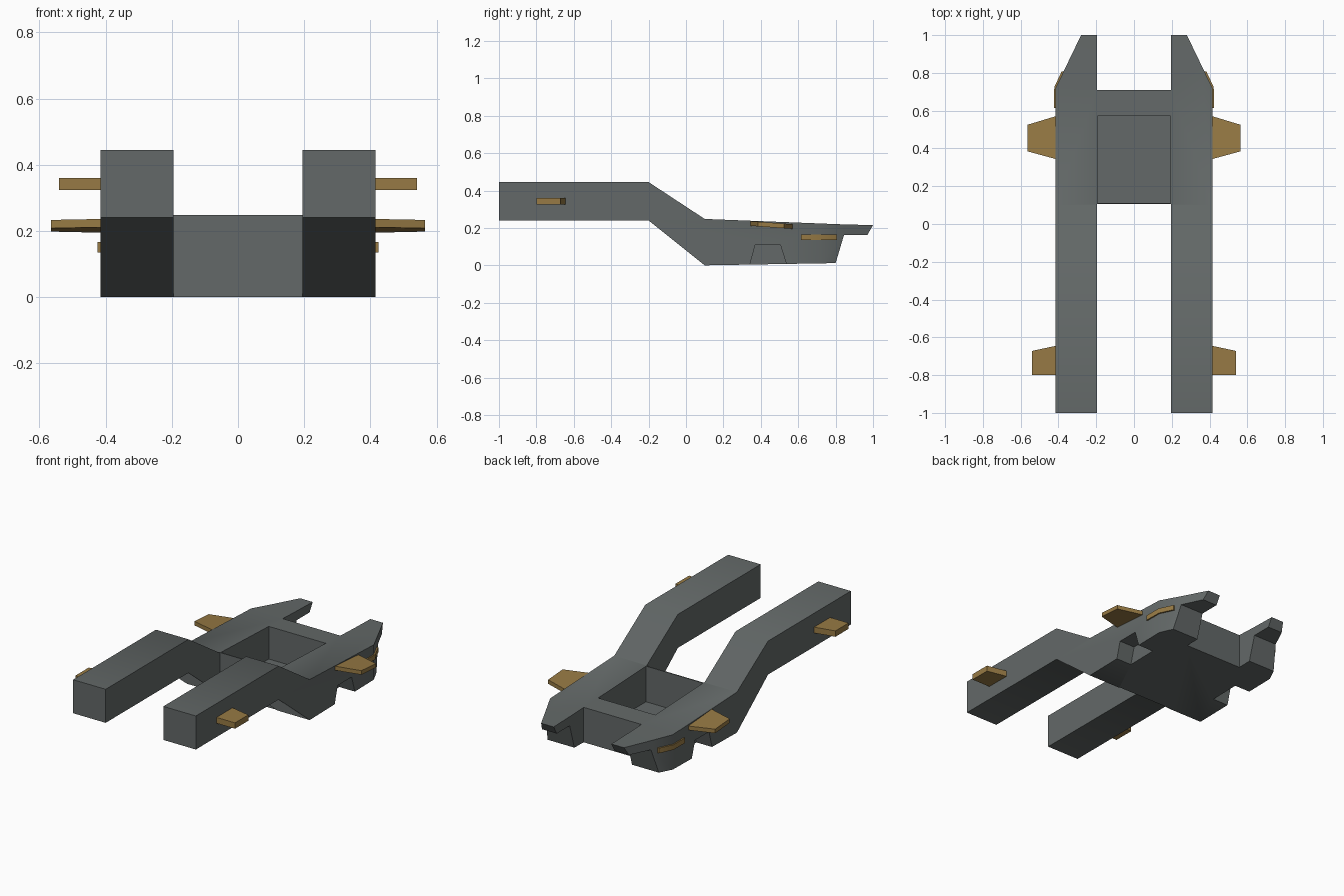
import bpy, bmesh, math
from mathutils import Vector

if "Cube" in bpy.data.objects:
    bpy.data.objects.remove(bpy.data.objects["Cube"])


def material(name, rgb):
    m = bpy.data.materials.new(name)
    m.diffuse_color = (*rgb, 1)
    m.use_nodes = True
    m.node_tree.nodes["Principled BSDF"].inputs["Base Color"].default_value = m.diffuse_color
    return m


GREY = material("slate_grey", (0.125, 0.14, 0.138))
GOLD = material("dull_gold", (0.31, 0.195, 0.058))


def prism(lower, upper):
    """Bmesh solid between two matching loops of points."""
    bm = bmesh.new()
    a = [bm.verts.new(p) for p in lower]
    b = [bm.verts.new(p) for p in upper]
    n = len(a)
    bm.faces.new(a)
    bm.faces.new(b[::-1])
    for i in range(n):
        j = (i + 1) % n
        bm.faces.new((a[i], b[i], b[j], a[j]))
    bmesh.ops.recalc_face_normals(bm, faces=bm.faces[:])
    return bm


def side_prism(profile, x0, x1):
    return prism([(x0, y, z) for y, z in profile], [(x1, y, z) for y, z in profile])


def finish(bm, name, mat):
    me = bpy.data.meshes.new(name)
    bm.to_mesh(me)
    bm.free()
    ob = bpy.data.objects.new(name, me)
    bpy.context.collection.objects.link(ob)
    if mat:
        me.materials.append(mat)
    return ob


def cut(target, bm):
    """Subtract a solid from the target and discard the cutter."""
    cutter = finish(bm, "cutter", GREY)
    cutter.hide_render = True
    mod = target.modifiers.new("cut", 'BOOLEAN')
    mod.operation, mod.solver, mod.object = 'DIFFERENCE', 'EXACT', cutter
    bpy.context.view_layer.objects.active = target
    bpy.ops.object.modifier_apply(modifier=mod.name)
    bpy.data.objects.remove(cutter, do_unlink=True)


def box(y0, y1, z0, z1, half=0.195):
    return side_prism([(y0, z0), (y1, z0), (y1, z1), (y0, z1)], -half, half)


# hull: full-width side profile
profile = [(-1, 0.24), (-0.2, 0.24), (0.1, 0), (0.8, 0.012), (0.845, 0.163),
           (0.97, 0.163), (1.0, 0.215), (0.84, 0.219), (0.1, 0.248),
           (-0.2, 0.445), (-1, 0.445)]
bm = side_prism(profile, -0.415, 0.415)

# tapered nose sides
for s in (1, -1):
    r = bmesh.ops.bisect_plane(bm, geom=bm.verts[:] + bm.edges[:] + bm.faces[:],
                               plane_co=(s * 0.415, 0.72, 0),
                               plane_no=Vector((s * 0.28, 0.135, 0)).normalized(),
                               clear_outer=True)
    edges = [g for g in r["geom_cut"] if isinstance(g, bmesh.types.BMEdge)]
    bmesh.ops.edgeloop_fill(bm, edges=edges)
bmesh.ops.recalc_face_normals(bm, faces=bm.faces[:])
hull = finish(bm, "hull", GREY)

# gaps between the rear beams and front prongs, and the open well
cut(hull, box(-1.2, 0.105, -0.2, 0.7))
cut(hull, box(0.71, 1.2, -0.2, 0.7))
cut(hull, box(0.111, 0.573, 0.03, 0.7, 0.193))

# lower side recesses
recess = [(0.335, -0.02), (0.545, -0.02), (0.505, 0.108), (0.37, 0.108)]
for s in (1, -1):
    cut(hull, side_prism(recess, s * 0.31, s * 0.5))


def fin(name, s, root, tip, x_tip, z_back, z_front, thick):
    """Tapered flat fin; z_back and z_front are centre heights."""
    outline = [(0.40, root[0]), (x_tip, tip[0]), (x_tip, tip[1]), (0.40, root[1])]

    def layer(dz):
        out = []
        for x, y in outline:
            t = (y - root[0]) / (root[1] - root[0])
            out.append((s * x, y, z_back + (z_front - z_back) * t + dz))
        return out
    return finish(prism(layer(-thick / 2), layer(thick / 2)), name, GOLD)


parts = [hull]
for s, side in ((1, "right"), (-1, "left")):
    parts.append(fin(side + "_front_fin", s, (0.34, 0.575), (0.385, 0.525),
                     0.565, 0.224, 0.207, 0.025))
    parts.append(fin(side + "_rear_fin", s, (-0.8, -0.642), (-0.8, -0.672),
                     0.54, 0.342, 0.342, 0.036))
    # strip wrapping the bend in the nose side
    strip = [(0.405, 0.615), (0.424, 0.615), (0.422, 0.725), (0.383, 0.808), (0.36, 0.808),
             (0.405, 0.715)]
    parts.append(finish(prism([(s * x, y, 0.135) for x, y in strip],
                              [(s * x, y, 0.166) for x, y in strip]),
                        side + "_nose_strip", GOLD))

# soft bends, crisp corners
for ob in parts:
    bpy.ops.object.select_all(action='DESELECT')
    ob.select_set(True)
    bpy.context.view_layer.objects.active = ob
    bpy.ops.object.shade_smooth_by_angle(angle=math.radians(50))
